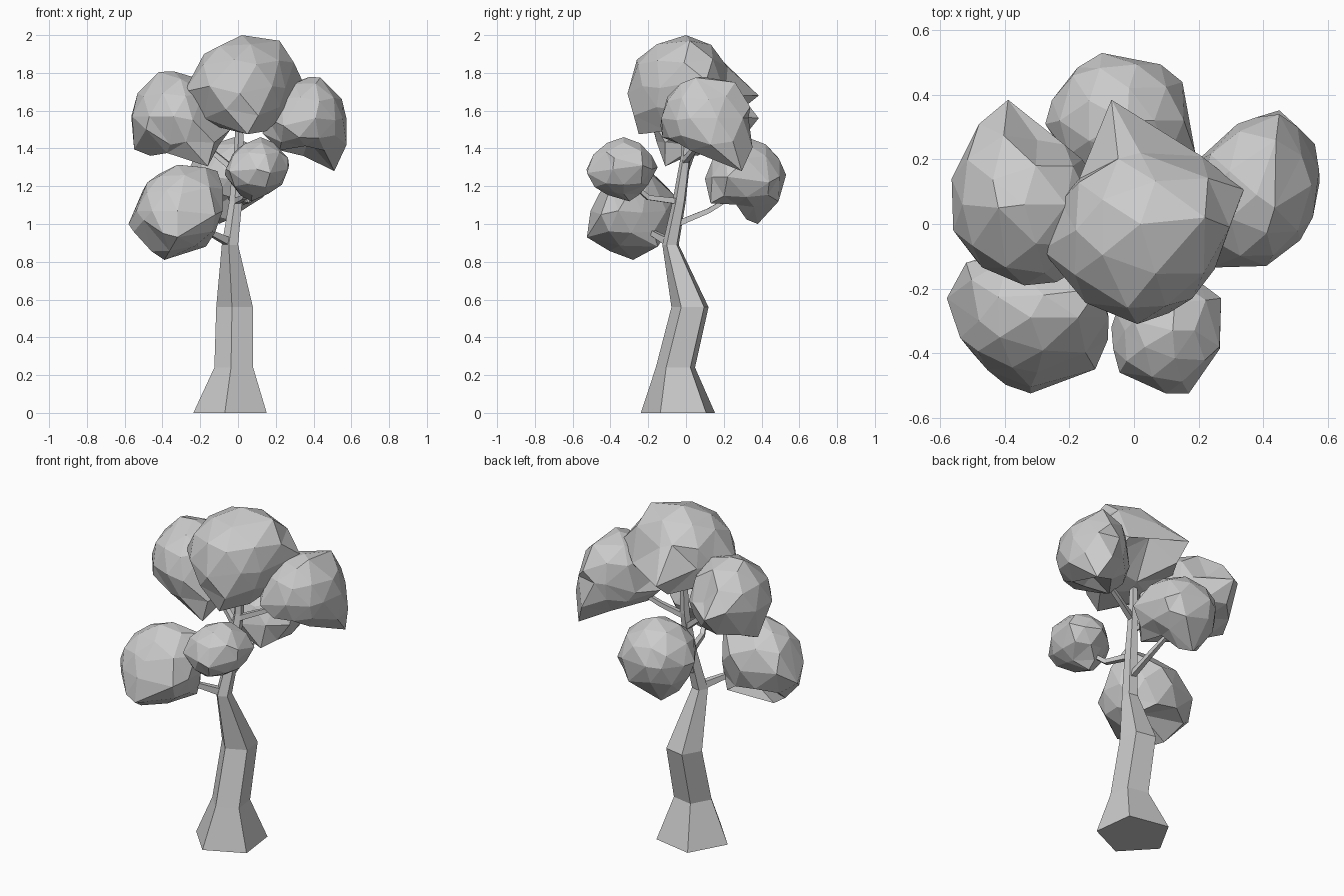
import bpy, bmesh, math
from mathutils import Vector


def add_object(name, bm):
    bmesh.ops.recalc_face_normals(bm, faces=bm.faces)
    mesh = bpy.data.meshes.new(name)
    bm.to_mesh(mesh)
    bm.free()
    obj = bpy.data.objects.new(name, mesh)
    bpy.context.collection.objects.link(obj)
    return obj


def tube(name, path, sides, start=0.0, level=False):
    """Faceted tapering tube through (x, y, z, radius) stations."""
    bm = bmesh.new()
    pts = [Vector(p[:3]) for p in path]
    rings = []
    for i, p in enumerate(path):
        d = (pts[min(i + 1, len(pts) - 1)] - pts[max(i - 1, 0)]).normalized()
        if level:
            u, v = Vector((1, 0, 0)), Vector((0, 1, 0))
        else:
            u = d.cross(Vector((0, 0, 1))).normalized()
            v = u.cross(d)
        ring = []
        for k in range(sides):
            a = math.radians(start) + 2 * math.pi * k / sides
            ring.append(bm.verts.new(pts[i] + p[3] * (math.cos(a) * u + math.sin(a) * v)))
        rings.append(ring)
    for a, b in zip(rings, rings[1:]):
        for k in range(sides):
            n = (k + 1) % sides
            bm.faces.new((a[k], a[n], b[n], b[k]))
    bm.faces.new(rings[0])
    bm.faces.new(rings[-1])
    return add_object(name, bm)


def foliage(name, centre, half, peaks):
    """Low-poly ellipsoid clump whose radius is pulled toward a few peaks and dents."""
    c, h = Vector(centre), Vector(half)
    bm = bmesh.new()
    bmesh.ops.create_icosphere(bm, subdivisions=2, radius=1.0)
    pulls = []
    for p in peaks:
        q = Vector(((p[i] - c[i]) / h[i] for i in range(3)))
        pulls.append((q.normalized(), q.length, q))
    dirs = {v: v.co.normalized() for v in bm.verts}
    for v, d in dirs.items():
        weight = 10.0
        total = 0.87 * weight
        for pd, r, _ in pulls:
            w = 1.0 / (1.0 - d.dot(pd) + 0.05) ** 2
            total += w * r * 0.97
            weight += w
        v.co = d * (total / weight)
    free = set(dirs)
    for pd, _, q in pulls:
        v = max(free, key=lambda k: dirs[k].dot(pd))
        v.co = q
        free.discard(v)
    for v in bm.verts:
        v.co = Vector((c[i] + h[i] * v.co[i] for i in range(3)))
    return add_object(name, bm)


# Trunk: crooked five-sided column
tube("trunk", [(-0.03, -0.035, 0, 0.208), (-0.016, -0.052, 0.24, 0.11),
               (-0.012, 0.025, 0.56, 0.104), (-0.04, -0.08, 0.89, 0.046),
               (-0.01, -0.035, 1.12, 0.037), (0.005, 0.0, 1.36, 0.028),
               (0.01, 0.01, 1.62, 0.018)], 5, -101, True)

# Branches to each clump
branches = {
    "branch_low_left": [(-0.04, -0.08, 0.9, 0.03), (-0.14, -0.17, 0.95, 0.02), (-0.3, -0.29, 1.03, 0.012)],
    "branch_back": [(-0.02, -0.05, 1.0, 0.022), (-0.02, 0.12, 1.07, 0.018), (-0.05, 0.3, 1.18, 0.012)],
    "branch_front": [(-0.01, -0.04, 1.12, 0.022), (0.03, -0.2, 1.14, 0.018), (0.09, -0.33, 1.25, 0.012)],
    "branch_upper_left": [(0.0, -0.01, 1.27, 0.022), (-0.12, 0.03, 1.37, 0.018), (-0.3, 0.08, 1.5, 0.012)],
    "branch_upper_right": [(0.0, -0.01, 1.33, 0.022), (0.14, 0.04, 1.39, 0.018), (0.36, 0.1, 1.5, 0.012)],
}
for name, path in branches.items():
    tube(name, path, 4, 45)

# Foliage clumps
foliage("foliage_top", (0.02, -0.01, 1.73), (0.3, 0.3, 0.27),
        [(0.02, 0.0, 2.0), (0.22, 0.02, 1.97), (-0.07, 0.385, 1.68), (0.34, 0.107, 1.76),
         (0.01, -0.31, 1.69), (-0.286, -0.08, 1.7), (0.05, -0.25, 1.475), (0.25, -0.14, 1.72),
         (-0.17, 0.14, 1.72), (0.21, 0.21, 1.68), (-0.18, -0.02, 1.9), (-0.02, -0.26, 1.87),
         (0.08, 0.225, 1.72), (-0.18, -0.1, 1.56), (0.03, 0.06, 1.53), (0.02, 0.22, 1.83)])
foliage("foliage_upper_left", (-0.34, 0.06, 1.57), (0.22, 0.24, 0.23),
        [(-0.42, 0.05, 1.805), (-0.21, 0.06, 1.77), (-0.39, 0.385, 1.56), (-0.55, 0.1, 1.395),
         (-0.56, -0.02, 1.57), (-0.16, -0.11, 1.305), (-0.487, -0.115, 1.5), (-0.04, 0.0, 1.5),
         (-0.24, -0.18, 1.55), (-0.16, 0.2, 1.55), (-0.33, 0.08, 1.43), (-0.36, -0.12, 1.42),
         (-0.3, 0.26, 1.6), (-0.48, 0.31, 1.6)])
foliage("foliage_upper_right", (0.38, 0.09, 1.56), (0.19, 0.23, 0.21),
        [(0.436, 0.05, 1.775), (0.44, 0.26, 1.75), (0.45, 0.34, 1.62), (0.575, 0.13, 1.42),
         (0.51, 0.295, 1.28), (0.515, -0.05, 1.55), (0.41, -0.13, 1.56), (0.24, -0.135, 1.52),
         (0.2, 0.2, 1.5), (0.37, 0.08, 1.44), (0.13, 0.06, 1.48), (0.22, 0.05, 1.39),
         (0.55, 0.12, 1.66), (0.32, 0.31, 1.56)])
foliage("foliage_front", (0.1, -0.33, 1.29), (0.17, 0.18, 0.17),
        [(0.12, -0.33, 1.46), (0.17, -0.525, 1.27), (0.27, -0.23, 1.31), (-0.07, -0.32, 1.26),
         (0.1, -0.15, 1.3), (0.07, -0.3, 1.12), (-0.045, -0.46, 1.28), (0.265, -0.38, 1.35),
         (0.16, -0.33, 1.16), (0.05, -0.22, 1.23), (0.0, -0.3, 1.4)])
foliage("foliage_low_left", (-0.32, -0.29, 1.07), (0.25, 0.22, 0.24),
        [(-0.28, -0.22, 1.31), (-0.11, -0.2, 1.28), (-0.58, -0.23, 1.0), (-0.52, -0.12, 1.08),
         (-0.32, -0.525, 0.93), (-0.39, -0.28, 0.81), (-0.12, -0.45, 1.05), (-0.48, -0.3, 1.22),
         (-0.17, -0.15, 0.88), (-0.25, -0.06, 1.15), (-0.5, -0.4, 1.02), (-0.26, -0.25, 0.94),
         (-0.09, -0.23, 1.06), (-0.3, -0.46, 1.16)])
foliage("foliage_back", (-0.05, 0.32, 1.25), (0.22, 0.21, 0.21),
        [(-0.02, 0.32, 1.46), (-0.1, 0.53, 1.26), (-0.275, 0.31, 1.25), (0.15, 0.44, 1.22),
         (0.19, 0.22, 1.25), (-0.1, 0.38, 1.0), (-0.05, 0.1, 1.24), (0.04, 0.49, 1.12),
         (-0.19, 0.46, 1.32), (0.06, 0.13, 1.11), (-0.03, 0.25, 1.15), (0.05, 0.36, 1.09)])
